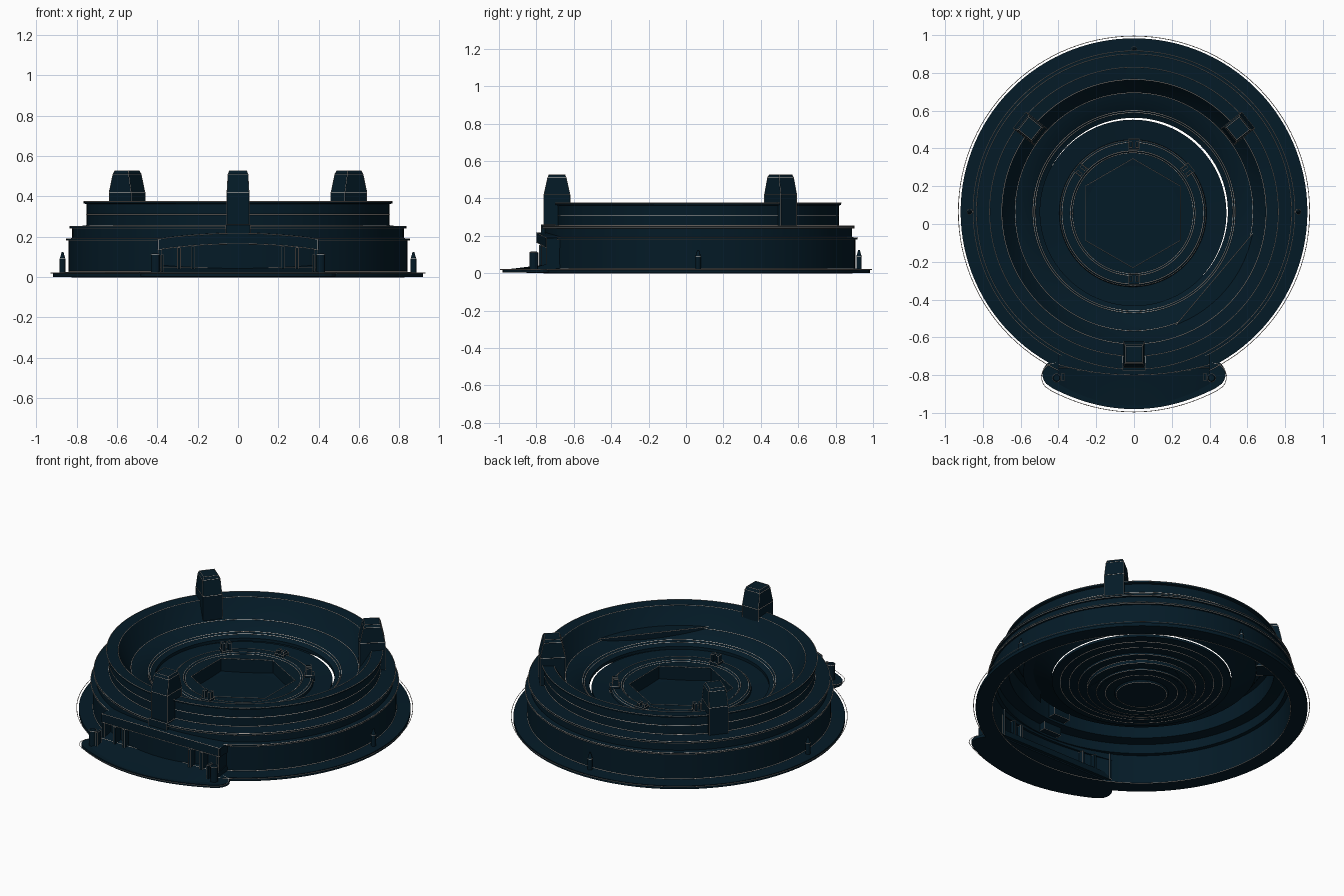
import bpy, bmesh, math
from mathutils import Matrix

if "Cube" in bpy.data.objects:
    bpy.data.objects.remove(bpy.data.objects["Cube"])

CY = 0.065          # centre of the round body


def material(name, rgb):
    m = bpy.data.materials.new(name)
    m.diffuse_color = (*rgb, 1)
    m.use_nodes = True
    m.node_tree.nodes["Principled BSDF"].inputs["Base Color"].default_value = m.diffuse_color
    return m


navy = material("dark navy", (0.0012, 0.0105, 0.020))
pale = material("pale warm grey", (0.72, 0.64, 0.58))


def finish(bm, name, smooth=True):
    bmesh.ops.recalc_face_normals(bm, faces=bm.faces)
    me = bpy.data.meshes.new(name)
    bm.to_mesh(me)
    bm.free()
    ob = bpy.data.objects.new(name, me)
    bpy.context.collection.objects.link(ob)
    me.materials.append(navy)
    if smooth:
        bpy.ops.object.select_all(action='DESELECT')
        ob.select_set(True)
        bpy.context.view_layer.objects.active = ob
        bpy.ops.object.shade_smooth_by_angle(angle=math.radians(30))
    return ob


def lathe(name, profile, shape=None, n=120, cx=0.0, cy=CY):
    """Revolve a closed (r, z) profile; negative radii follow the shape function."""
    bm = bmesh.new()
    rings = []
    for i in range(n):
        a = 2 * math.pi * i / n
        ring = []
        for r, z in profile:
            rr = -r * shape(a) if r < 0 else r
            ring.append(bm.verts.new((cx + rr * math.cos(a), cy + rr * math.sin(a), z)))
        rings.append(ring)
    m = len(profile)
    for i in range(n):
        p, q = rings[i], rings[(i + 1) % n]
        for j in range(m):
            k = (j + 1) % m
            bm.faces.new((p[j], q[j], q[k], p[k]))
    return finish(bm, name)


def loft(name, sections, smooth=False):
    """Join equal-length loops of points and cap both ends."""
    bm = bmesh.new()
    loops = [[bm.verts.new(p) for p in s] for s in sections]
    n = len(loops[0])
    for a, b in zip(loops, loops[1:]):
        for j in range(n):
            k = (j + 1) % n
            bm.faces.new((a[j], a[k], b[k], b[j]))
    bm.faces.new(loops[0])
    bm.faces.new(loops[-1])
    return finish(bm, name, smooth)


def box(name, x0, x1, y0, y1, z0, z1):
    return loft(name, [[(x0, y0, z), (x1, y0, z), (x1, y1, z), (x0, y1, z)]
                       for z in (z0, z1)])


def rounds(x, y, levels, n=16):
    """Circular sections for (radius, height) levels."""
    return [[(x + r * math.cos(t * 2 * math.pi / n), y + r * math.sin(t * 2 * math.pi / n), z)
             for t in range(n)] for r, z in levels]


def trim(name, pts, closed=True, w=0.0018):
    """Hair-thin pale line along an edge."""
    cu = bpy.data.curves.new(name, 'CURVE')
    cu.dimensions = '3D'
    cu.bevel_depth = w
    cu.bevel_resolution = 0
    sp = cu.splines.new('POLY')
    sp.points.add(len(pts) - 1)
    for p, c in zip(sp.points, pts):
        p.co = (*c, 1)
    sp.use_cyclic_u = closed
    cu.materials.append(pale)
    ob = bpy.data.objects.new(name, cu)
    bpy.context.collection.objects.link(ob)


def edge_lines(ob):
    """Pale lines along every edge of a simple part."""
    me = ob.data
    for e in me.edges:
        trim(ob.name + "_edge", [tuple(me.vertices[v].co) for v in e.vertices], False, 0.0015)


# Stepped thin-walled housing with base flange
lathe("stepped_housing", [
    (0.918, 0.0), (0.918, 0.02), (0.84, 0.025), (0.84, 0.18), (0.852, 0.182),
    (0.852, 0.19), (0.822, 0.193), (0.822, 0.24), (0.835, 0.242), (0.835, 0.252),
    (0.752, 0.255), (0.752, 0.362), (0.765, 0.365), (0.765, 0.375), (0.70, 0.37),
    (0.685, 0.345), (0.65, 0.29), (0.63, 0.265), (0.535, 0.235), (0.525, 0.225),
    (0.497, 0.213), (0.497, 0.195), (0.535, 0.215), (0.635, 0.247),
    (0.70, 0.345), (0.735, 0.35), (0.735, 0.237), (0.805, 0.235), (0.805, 0.178),
    (0.825, 0.175), (0.825, 0.0)])


# Hub insert with raised collar, six-sided socket and a narrow gap to the bowl
def hexagon(a):
    d = (math.degrees(a) + 30) % 60 - 30
    return 0.25 / math.cos(math.radians(d))


HX, HY = -0.006, CY - 0.008
lathe("hub_insert", [
    (0.495, 0.18), (0.495, 0.195), (0.39, 0.183), (0.385, 0.2), (0.375, 0.208),
    (0.33, 0.208), (0.32, 0.2), (-1.0, 0.2), (-1.0, 0.12), (0.2, 0.12),
    (0.2, 0.105), (0.25, 0.11), (0.25, 0.12), (0.30, 0.125), (0.30, 0.145),
    (0.35, 0.15), (0.35, 0.162), (0.40, 0.166)], hexagon, cx=HX, cy=HY)
loft("socket_floor", rounds(HX, HY, [(0.14, 0.095), (0.15, 0.105), (0.235, 0.107),
                                     (0.235, 0.121)], 96), True)

# Pale lines on the housing, bowl and hub edges
for r, z in ((0.93, 0.02), (0.84, 0.027), (0.852, 0.19), (0.852, 0.182), (0.835, 0.252),
             (0.835, 0.242), (0.765, 0.375), (0.752, 0.31), (0.752, 0.257), (0.70, 0.371),
             (0.63, 0.266), (0.535, 0.236), (0.525, 0.226), (0.825, 0.0)):
    trim("housing_line", rounds(0, CY, [(r, z)], 120)[0])
for r, z in ((0.385, 0.2), (0.375, 0.208), (0.33, 0.208), (0.32, 0.2), (0.14, 0.095),
             (0.2, 0.105), (0.25, 0.11), (0.30, 0.125), (0.30, 0.145), (0.35, 0.15),
             (0.40, 0.166), (0.45, 0.173)):
    trim("hub_line", rounds(HX, HY, [(r, z)], 96)[0])
trim("socket_line", [(HX + 0.2887 * math.cos(math.radians(a)),
                      HY + 0.2887 * math.sin(math.radians(a)), 0.201)
                     for a in range(30, 390, 60)])


def place(ob, r, deg):
    """Turn a part built along -y about the body centre."""
    ob.data.transform(Matrix.Translation((0, CY, 0)) @ Matrix.Rotation(math.radians(deg), 4, 'Z')
                      @ Matrix.Translation((0, -r, 0)))
    edge_lines(ob)


# Three upright posts, tapered at the top
for tag, deg, r in (("front", 0, 0.755), ("right", 128.7, 0.705), ("left", -128.7, 0.705)):
    secs = []
    for w, y0, y1, z in ((0.055, -0.07, 0.07, 0.25), (0.055, -0.07, 0.07, 0.42),
                         (0.05, -0.05, 0.05, 0.51), (0.043, -0.043, 0.043, 0.527)):
        secs.append([(-w, y0, z), (w, y0, z), (w, y1, z), (-w, y1, z)])
    place(loft(tag + "_post", secs), r, deg)
edge_lines(box("front_post_foot", -0.06, 0.06, -0.775, -0.70, 0.19, 0.26))

# Small clips around the hub
for deg, h in ((0, 0.26), (128, 0.26), (-128, 0.26), (180, 0.235)):
    place(box("hub_clip", -0.028, 0.028, -0.03, 0.025, 0.185, 0.22), 0.355, deg)
    for s in (-1, 1):
        place(box("hub_clip_prong", s * 0.018 - 0.008, s * 0.018 + 0.008,
                  -0.015, 0.015, 0.21, h), 0.355, deg)

# Pointed locating pegs on the base flange
for x, y in ((0.87, CY), (-0.87, CY), (0, 0.925)):
    loft("locating_peg", rounds(x, y, [(0.014, 0.015), (0.014, 0.09), (0.004, 0.125)], 12))
    trim("peg_line", rounds(x, y, [(0.014, 0.09)], 12)[0])

# Front lug plate: curved outer edge and rounded ends
half = [(0.43 * i / 12, -0.98 + 0.11 * (i / 12) ** 2) for i in range(13)]
for i in range(1, 10):
    a = math.radians(-60 + 150 * i / 9)
    half.append((0.41 + 0.075 * math.cos(a), -0.795 + 0.075 * math.sin(a)))
rim = [(-x, y) for x, y in half[:0:-1]] + half
edge = rim + [(0.38, -0.68), (-0.38, -0.68)]
loft("front_lug", [[(x, y, z) for x, y in edge] for z in (0.003, 0.02)])
trim("lug_line", [(x * 1.01, y - 0.015, 0.02) for x, y in rim], False)

# Sloped apron and arched visor over the lug
apron, visor = [], []
for i in range(25):
    t = -1 + i / 12
    x, b = 0.4 * t, 1 - t * t
    apron.append([(x, -0.85 - 0.12 * b, 0.019), (x, -0.76, 0.045),
                  (x, -0.68, 0.06), (x, -0.66, 0.01)])
    yf = -0.745 - 0.055 * b
    visor.append([(x, yf, 0.135 + 0.03 * b), (x, yf, 0.187 + 0.03 * b),
                  (x, -0.655 - 0.09 * b, 0.19 + 0.03 * b),
                  (x, -0.655 - 0.09 * b, 0.135 + 0.03 * b)])
loft("front_apron", apron, True)
loft("arched_visor", visor, True)
for k in (0, 1):
    trim("visor_line", [s[k] for s in visor], False)
trim("apron_line", [s[1] for s in apron], False)

# Gussets, end walls and stop blocks, mirrored left and right
for s in (-1, 1):
    def side(name, xa, xb, *rest):
        edge_lines(box(name, min(s * xa, s * xb), max(s * xa, s * xb), *rest))
    side("visor_end_wall", 0.38, 0.395, -0.748, -0.66, 0.015, 0.187)
    side("visor_gusset", 0.285, 0.30, -0.775, -0.68, 0.02, 0.145)
    side("visor_gusset", 0.215, 0.23, -0.785, -0.70, 0.02, 0.15)
    side("stop_block", 0.37, 0.382, -0.83, -0.79, 0.015, 0.11)
    loft("lug_stud", rounds(s * 0.41, -0.815, [(0.022, 0.015), (0.022, 0.11),
                                               (0.016, 0.116)], 16))
    trim("stud_line", rounds(s * 0.41, -0.815, [(0.022, 0.11)], 16)[0])

# Chord-shaped ledge inside the bowl at front right
arc = [(0.655 * math.cos(math.radians(a)), CY + 0.655 * math.sin(math.radians(a)))
       for a in range(-72, -7, 4)]
loft("bowl_ledge", [[(x, y, z) for x, y in arc] for z in (0.235, 0.275)])
trim("ledge_line", [(*arc[0], 0.276), (*arc[-1], 0.276)], False)
